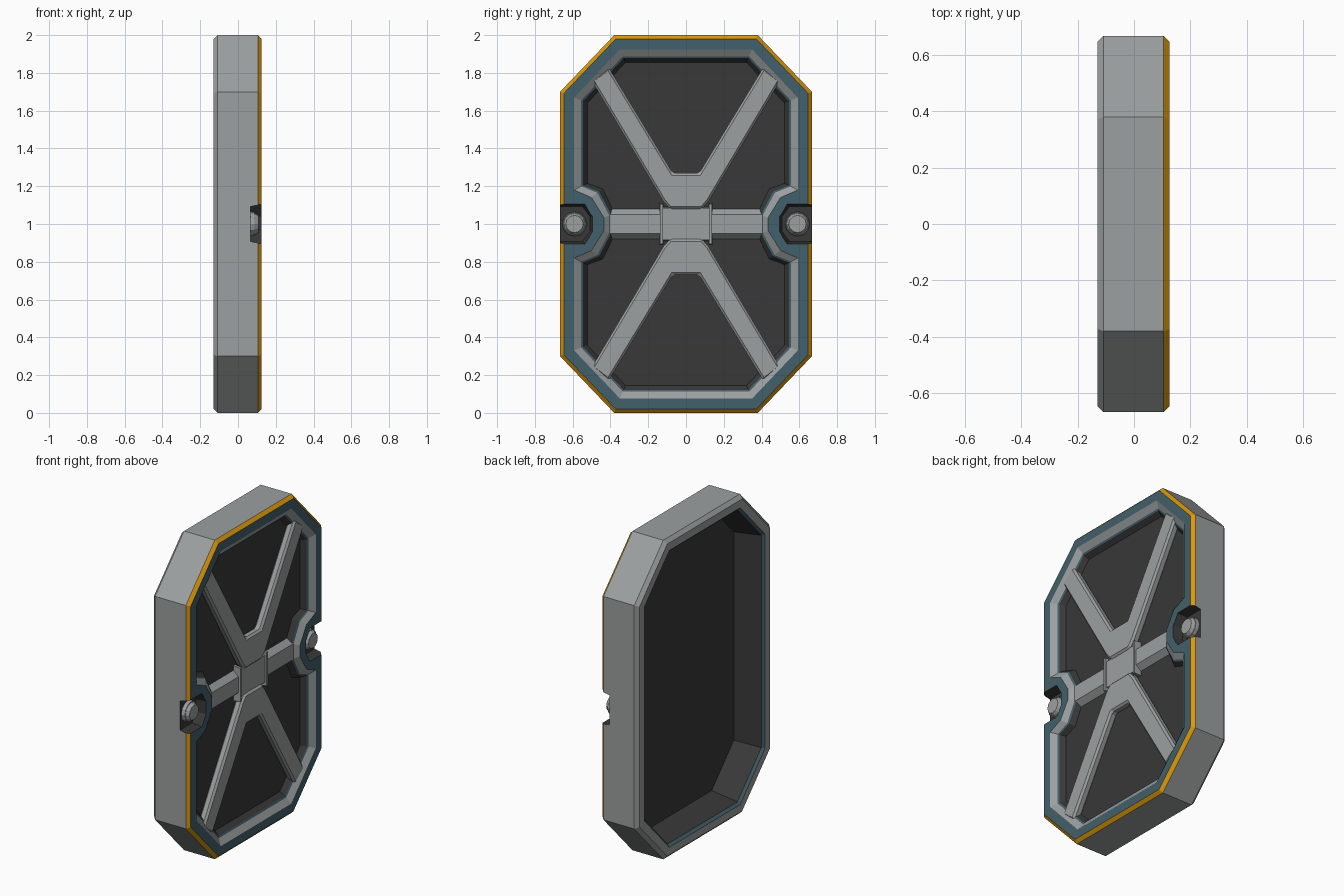
import bpy, bmesh, math
from mathutils import Matrix

if "Cube" in bpy.data.objects:
    bpy.data.objects.remove(bpy.data.objects["Cube"])


def material(name, rgb):
    m = bpy.data.materials.new(name)
    m.diffuse_color = (*rgb, 1)
    m.use_nodes = True
    m.node_tree.nodes["Principled BSDF"].inputs["Base Color"].default_value = m.diffuse_color
    return m


MATS = [material("light grey", (.33, .35, .35)), material("dark grey", (.04, .04, .04)),
        material("teal", (.055, .115, .145)), material("orange", (.70, .31, .004))]
GREY, DARK, TEAL, ORANGE = range(4)


def finish(bm, name, mat, bevel=0):
    """Turn a bmesh into an object; mat None keeps face indices."""
    bmesh.ops.recalc_face_normals(bm, faces=bm.faces)
    me = bpy.data.meshes.new(name)
    bm.to_mesh(me)
    bm.free()
    for m in (MATS if mat is None else [MATS[mat]]):
        me.materials.append(m)
    ob = bpy.data.objects.new(name, me)
    bpy.context.collection.objects.link(ob)
    if bevel:
        b = ob.modifiers.new("edge", 'BEVEL')
        b.width, b.segments = bevel, 1
    return ob


def loft(bm, loops, bands, caps):
    """Bridge loops of equal vertex count and close both ends."""
    rings = [[bm.verts.new(p) for p in lp] for lp in loops]
    for a, b, mi in zip(rings, rings[1:], bands):
        for i in range(len(a)):
            j = (i + 1) % len(a)
            bm.faces.new((a[i], a[j], b[j], b[i])).material_index = mi
    for r, mi in zip((rings[0], rings[-1]), caps):
        bm.faces.new(r).material_index = mi


def prism(name, base, top, x0, x1, mat, bevel=0):
    """Solid between two outlines given as (y, height above centre)."""
    bm = bmesh.new()
    loft(bm, [[(x0, y, z + 1) for y, z in base], [(x1, y, z + 1) for y, z in top]],
         [0], (0, 0))
    return finish(bm, name, mat, bevel)


def outline(d, x, bulge=None):
    """Long octagon inset by d, with optional bulges around the side pockets."""
    w, k = .667 - d, .41 * d
    half = bulge or [(w, .18), (w, .14), (w, .035)]
    side = [(w, .70 - k)] + half
    side += [(y, -z) for y, z in reversed(side)]           # +y side, top to bottom
    right = [(.38 - k, 1 - d)] + side + [(.38 - k, d - 1)]
    pts = right + [(-y, z) for y, z in reversed(right)]
    return [(x, y, z + 1) for y, z in pts]


# frame: lofted from front panel, over the rim, to the recessed back panel
bm = bmesh.new()
loft(bm, [
    outline(.145, .065, [(.522, .215), (.440, .185), (.375, .050)]),
    outline(.122, .095, [(.545, .205), (.460, .170), (.395, .047)]),
    outline(.112, .100, [(.555, .200), (.470, .165), (.405, .045)]),
    outline(.075, .125, [(.592, .180), (.500, .140), (.435, .035)]),
    outline(.02, .125),
    outline(0, .105),
    outline(0, -.108),
    outline(.022, -.13),
    outline(.07, -.13),
    outline(.085, -.115),
    outline(.115, .055)],
    [DARK, TEAL, GREY, TEAL, ORANGE, GREY, GREY, GREY, TEAL, DARK], (DARK, DARK))
frame = finish(bm, "door_frame", None)

# pockets cut into both sides of the rim
bm = bmesh.new()
for s in (1, -1):
    half = lambda e: [(.72, .10 + e), (.54 - e, .10 + e), (.50 - e, .04)]
    ring = lambda e, x: [(x, s * y, z + 1) for y, z in
                         half(e) + [(y, -z) for y, z in reversed(half(e))]]
    loft(bm, [ring(-.008, .065), ring(.012, .16)], [DARK], (DARK, DARK))
cutter = finish(bm, "pocket_cutter", None)
cutter.hide_render = True
mod = frame.modifiers.new("pockets", 'BOOLEAN')
mod.operation, mod.solver, mod.object = 'DIFFERENCE', 'EXACT', cutter
bpy.context.view_layer.objects.active = frame
bpy.ops.object.modifier_apply(modifier=mod.name)
bpy.data.objects.remove(cutter)

# V-shaped braces above and below the centre
arm = [(.07, .27), (.41, .83), (.50, .76), (.12, .12), (.085, .08)]
vee = arm + [(-y, z) for y, z in reversed(arm)]
for s, name in ((1, "upper_brace"), (-1, "lower_brace")):
    pts = [(y, s * z) for y, z in vee]
    prism(name, pts, pts, .06, .112, GREY, .012)


def rect(y0, y1, h):
    return [(y0, -h), (y1, -h), (y1, h), (y0, h)]


# central hub
prism("hub", rect(-.13, .13, .09), rect(-.13, .13, .085), .06, .1, GREY)

for s, side in ((1, "right"), (-1, "left")):
    # hub end plate and sloped cross arm
    prism(side + "_hub_plate", rect(s * .12, s * .14, .11), rect(s * .123, s * .137, .105),
          .06, .112, GREY)
    prism(side + "_cross_arm", rect(s * .13, s * .43, .085), rect(s * .13, s * .42, .05),
          .06, .1, GREY)
    # stepped bolt in the pocket
    bm = bmesh.new()
    for r0, r1, x0, x1 in ((.066, .062, .06, .088), (.058, .046, .088, .108)):
        mat = Matrix.Translation(((x0 + x1) / 2, s * .59, 1)) @ Matrix.Rotation(math.pi / 2, 4, 'Y')
        bmesh.ops.create_cone(bm, cap_ends=True, segments=12, radius1=r0, radius2=r1,
                              depth=x1 - x0, matrix=mat)
    finish(bm, side + "_bolt", GREY)
